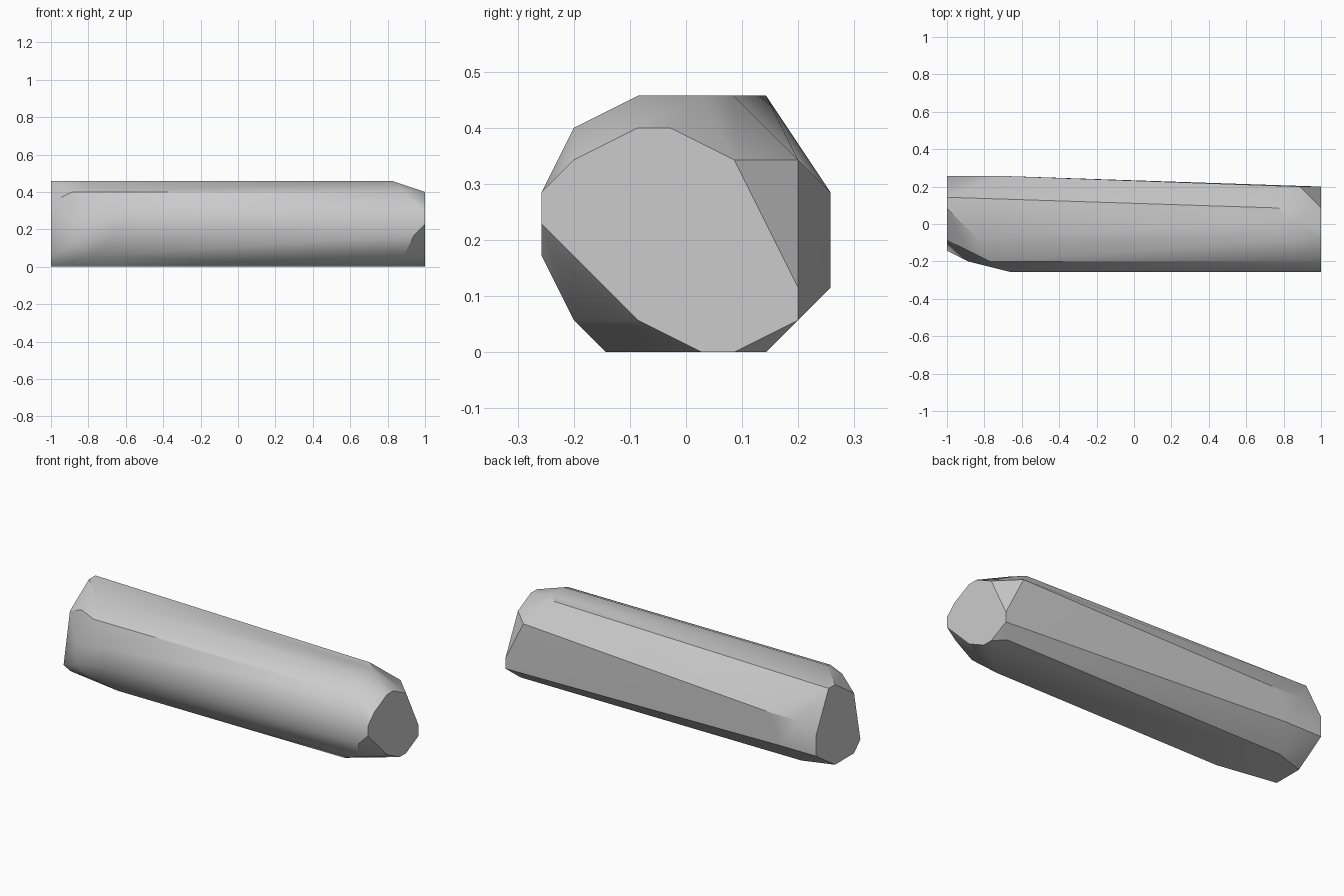
import bpy
import bmesh

cube = bpy.data.objects.get("Cube")
if cube:
    bpy.data.objects.remove(cube, do_unlink=True)

# The block is carved on a coarse lattice: full length spans LENGTH cells
LENGTH, WIDTH = 35, 9
CELL = 2 / LENGTH

bm = bmesh.new()


def corner(x, y, z):
    bm.verts.new(((x - LENGTH / 2) * CELL, (y - WIDTH / 2) * CELL, z * CELL))


def ridge(y, z, start, end):
    """Lengthwise edge of the log at a lattice height and depth."""
    corner(start, y, z)
    corner(end, y, z)


# Front side ridges
ridge(0, 5, 6, LENGTH)
ridge(0, 4, 6, LENGTH)
ridge(0, 3, 6, 34)
ridge(1, 7, 4, 33)
ridge(1, 1, 4, 33)

# Top and bottom ridges
ridge(3, 8, 3, 32)
ridge(6, 8, 0, 31)
ridge(2, 0, 6, 31)
ridge(6, 0, 0, LENGTH)
ridge(7, 0, 3, 34)

# Back side ridges, short because the back tapers
ridge(9, 5, 2, 5)
ridge(9, 2, 0, 4)

# Outline of the narrow end
for y, z in ((1, 6), (3, 7), (4, 7), (6, 6), (8, 2), (8, 1), (5, 0), (3, 1)):
    corner(LENGTH, y, z)

# Outline of the wide end
for y, z in ((7, 8), (3, 6), (2, 1), (3, 0), (9, 4)):
    corner(0, y, z)

# Chamfers behind each end
for x, y, z in ((2, 1, 2), (2, 1, 4), (2, 2, 7), (2, 4, 8),
                (32, 5, 8), (32, 7, 7), (33, 8, 6)):
    corner(x, y, z)

# Wrap the corners in one convex skin and merge flat regions
hull = bmesh.ops.convex_hull(bm, input=bm.verts[:])
inside = {g for g in hull["geom_interior"] + hull["geom_unused"]
          if isinstance(g, bmesh.types.BMVert)}
bmesh.ops.delete(bm, geom=list(inside), context="VERTS")
bmesh.ops.dissolve_limit(bm, angle_limit=0.01, verts=bm.verts[:], edges=bm.edges[:])
bmesh.ops.recalc_face_normals(bm, faces=bm.faces[:])

mesh = bpy.data.meshes.new("log_block")
bm.to_mesh(mesh)
bm.free()
log_block = bpy.data.objects.new("log_block", mesh)
bpy.context.collection.objects.link(log_block)

# Plain grey surface
grey = bpy.data.materials.new("plain_grey")
grey.use_nodes = True
colour = (0.6, 0.6, 0.6, 1)
grey.diffuse_color = colour
grey.node_tree.nodes["Principled BSDF"].inputs["Base Color"].default_value = colour
mesh.materials.append(grey)

# Smooth shading that keeps the strong creases
bpy.ops.object.select_all(action="DESELECT")
log_block.select_set(True)
bpy.context.view_layer.objects.active = log_block
bpy.ops.object.shade_smooth_by_angle()
